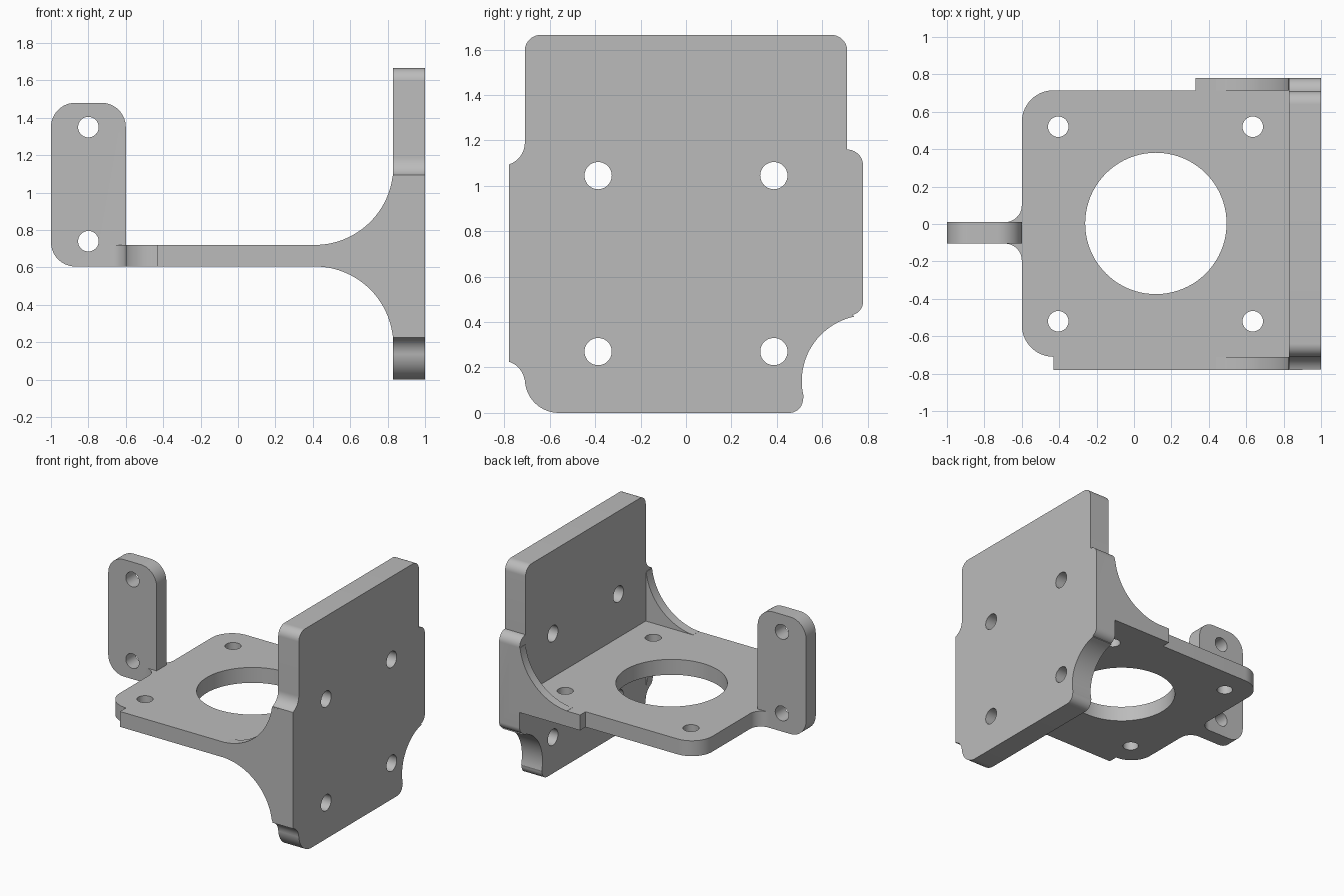
import bpy, bmesh
from math import sin, cos, radians

cube = bpy.data.objects.get("Cube")
if cube:
    bpy.data.objects.remove(cube)

grey = bpy.data.materials.new("plain_grey")
grey.use_nodes = True
grey.diffuse_color = (0.5, 0.5, 0.5, 1)
grey.node_tree.nodes["Principled BSDF"].inputs["Base Color"].default_value = (0.5, 0.5, 0.5, 1)


def arc(u, v, r, start, end, steps=14):
    """Points along an arc, angles in degrees."""
    angles = [radians(start + (end - start) * i / steps) for i in range(steps + 1)]
    return [(u + r * cos(a), v + r * sin(a)) for a in angles]


def prism(name, outline, axis, low, high):
    """Extrude a flat outline along one axis."""
    place = {"x": lambda u, v, w: (w, u, v),
             "y": lambda u, v, w: (u, w, v),
             "z": lambda u, v, w: (u, v, w)}[axis]
    bm = bmesh.new()
    rings = [[bm.verts.new(place(u, v, w)) for u, v in outline] for w in (low, high)]
    for ring in rings:
        bm.faces.new(ring)
    n = len(outline)
    for i in range(n):
        j = (i + 1) % n
        bm.faces.new((rings[0][i], rings[0][j], rings[1][j], rings[1][i]))
    bmesh.ops.recalc_face_normals(bm, faces=bm.faces)
    mesh = bpy.data.meshes.new(name)
    bm.to_mesh(mesh)
    bm.free()
    mesh.materials.append(grey)
    obj = bpy.data.objects.new(name, mesh)
    bpy.context.collection.objects.link(obj)
    return obj


def combine(target, other, operation):
    """Apply a boolean and discard the second object."""
    mod = target.modifiers.new(operation, "BOOLEAN")
    mod.operation, mod.solver, mod.object = operation, "EXACT", other
    bpy.context.view_layer.objects.active = target
    bpy.ops.object.modifier_apply(modifier=mod.name)
    bpy.data.objects.remove(other)


def drill(target, u, v, r, axis, low, high, steps=40):
    circle = arc(u, v, r, 0, 360, steps)[:-1]
    combine(target, prism("hole_cutter", circle, axis, low, high), "DIFFERENCE")


# Upright plate with notched sides
INNER, BOTTOM, TOP = 0.83, 0.605, 0.72
plate_outline = (
    arc(0.455, 0.06, 0.06, -90, 0)
    + arc(0.80, 0.14, 0.29, 194, 102, 24)
    + arc(0.72, 0.49, 0.06, -75, 0)
    + arc(0.71, 1.09, 0.07, 0, 90)
    + arc(0.64, 1.595, 0.07, 0, 90)
    + arc(-0.64, 1.595, 0.07, 90, 180)
    + arc(-0.81, 1.19, 0.10, 0, -72)
    + arc(-0.81, 0.13, 0.10, 72, 6)
    + arc(-0.56, 0.15, 0.15, 180, 270))
bracket = prism("mounting_bracket", plate_outline, "x", INNER, 1.0)

# Shelf with side strips and fillets into the tab
shelf_outline = (
    [(0.9, -0.78), (0.9, 0.78), (0.33, 0.78), (0.33, 0.715)]
    + arc(-0.43, 0.545, 0.17, 90, 180)
    + arc(-0.69, 0.10, 0.09, 0, -90)
    + arc(-0.69, -0.195, 0.09, 90, 0)
    + arc(-0.43, -0.54, 0.17, 180, 270)
    + [(-0.43, -0.78)])
shelf = prism("shelf", shelf_outline, "z", BOTTOM, TOP)
combine(bracket, shelf, "UNION")

# Curved gussets: above the shelf on both sides, below on the front
upper = [(0.9, 0.66), (0.9, 1.089)] + arc(0.41, 1.14, 0.42, -7, -86, 28) + [(0.44, 0.66)]
lower = [(0.9, 0.66), (0.9, 0.236)] + arc(0.41, 0.185, 0.42, 7, 86, 28) + [(0.44, 0.66)]
for name, outline, near, far in (("front_upper_gusset", upper, -0.78, -0.71),
                                 ("front_lower_gusset", lower, -0.78, -0.71),
                                 ("back_upper_gusset", upper, 0.715, 0.78)):
    combine(bracket, prism(name, outline, "y", near, far), "UNION")

# Upright side tab
tab_outline = (
    [(-0.6, BOTTOM)]
    + arc(-0.73, 1.35, 0.13, 0, 90)
    + arc(-0.87, 1.35, 0.13, 90, 180)
    + arc(-0.87, BOTTOM + 0.13, 0.13, 180, 270))
combine(bracket, prism("side_tab", tab_outline, "y", -0.105, 0.01), "UNION")

# Holes
drill(bracket, 0.117, 0.003, 0.378, "z", 0.5, 0.8, 80)
for x in (-0.405, 0.635):
    for y in (-0.52, 0.52):
        drill(bracket, x, y, 0.055, "z", 0.5, 0.8)
for y in (-0.387, 0.387):
    for z in (0.27, 1.045):
        drill(bracket, y, z, 0.06, "x", 0.75, 1.1)
for z in (0.74, 1.35):
    drill(bracket, -0.8, z, 0.055, "y", -0.2, 0.1)

# Smooth curves, crisp edges
bpy.ops.object.select_all(action="DESELECT")
bracket.select_set(True)
bpy.context.view_layer.objects.active = bracket
bpy.ops.object.shade_smooth_by_angle(angle=radians(30))
